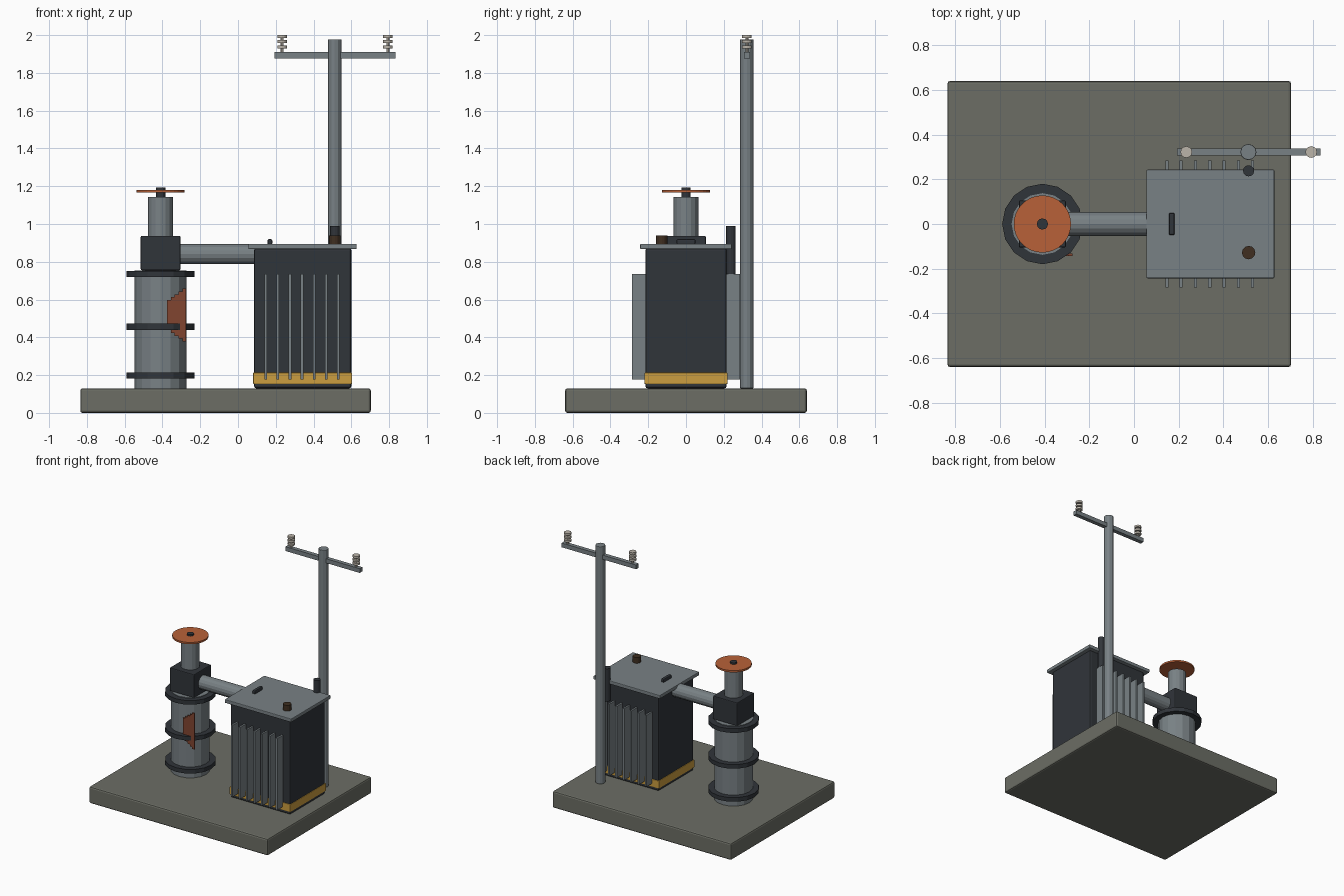
import bpy, math

if "Cube" in bpy.data.objects:
    bpy.data.objects.remove(bpy.data.objects["Cube"])

def mat(name, rgb):
    m = bpy.data.materials.new(name)
    m.diffuse_color = (*rgb, 1)
    m.use_nodes = True
    m.node_tree.nodes["Principled BSDF"].inputs["Base Color"].default_value = m.diffuse_color
    return m

CONCRETE = mat("concrete", (0.15, 0.155, 0.13))
STEEL = mat("steel", (0.19, 0.22, 0.235))
DARK = mat("dark_iron", (0.03, 0.035, 0.042))
RUST = mat("rust", (0.22, 0.06, 0.03))
ORANGE = mat("orange_paint", (0.48, 0.12, 0.04))
YELLOW = mat("yellow_paint", (0.6, 0.34, 0.05))
BROWN = mat("brown_ceramic", (0.05, 0.028, 0.015))
PALE = mat("pale_ceramic", (0.5, 0.46, 0.4))

def finish(o, name, m, bevel):
    o.name = name
    o.data.materials.append(m)
    if bevel:
        b = o.modifiers.new("bevel", 'BEVEL')
        b.width, b.segments = bevel, 2
        b.limit_method, b.angle_limit = 'ANGLE', math.radians(50)
    return o

def box(name, lo, hi, m, bevel=0):
    bpy.ops.mesh.primitive_cube_add(size=1, location=[(a + b) / 2 for a, b in zip(lo, hi)])
    o = bpy.context.object
    o.scale = [b - a for a, b in zip(lo, hi)]
    bpy.ops.object.transform_apply(location=False, rotation=False, scale=True)
    return finish(o, name, m, bevel)

def cyl(name, x, y, z0, z1, r, m, sides=16, bevel=0):
    bpy.ops.mesh.primitive_cylinder_add(vertices=sides, radius=r, depth=z1 - z0,
                                        location=(x, y, (z0 + z1) / 2))
    return finish(bpy.context.object, name, m, bevel)

# concrete plinth
box("base_slab", (-0.835, -0.64, 0), (0.703, 0.64, 0.13), CONCRETE, 0.012)

# upright tank with flanges, valve block, neck and hand wheel
TX = -0.41
cyl("tank", TX, 0, 0.13, 0.755, 0.138, STEEL)
for i, z in enumerate((0.199, 0.456, 0.735)):
    cyl(f"tank_flange_{i}", TX, 0, z - 0.016, z + 0.016, 0.18, DARK)
box("valve_block", (TX - 0.105, -0.105, 0.755), (TX + 0.105, 0.105, 0.937), DARK, 0.006)
cyl("valve_neck", TX, 0, 0.93, 1.142, 0.067, STEEL)
cyl("wheel_hub", TX, 0, 1.14, 1.192, 0.025, DARK, 12)
cyl("hand_wheel", TX, 0, 1.166, 1.18, 0.128, ORANGE, 32)

# rust patch: thin plate with a stepped left edge
pts, steps = [(-0.275, 0.375), (-0.275, 0.66)], 5
upper = []
for i in range(steps):
    x0, x1 = -0.275 - 0.02 * i, -0.275 - 0.02 * (i + 1)
    h = 0.14 - 0.015 * i
    upper += [(x0, h), (x1, h)]
pts = [(x, 0.518 + h) for x, h in upper] + [(x, 0.518 - h) for x, h in reversed(upper)]
me = bpy.data.meshes.new("rust_patch")
me.from_pydata([(x, -0.138, z) for x, z in pts], [], [list(range(len(pts)))])
patch = bpy.data.objects.new("rust_patch", me)
bpy.context.collection.objects.link(patch)
me.materials.append(RUST)
s = patch.modifiers.new("thickness", 'SOLIDIFY')
s.thickness, s.offset = 0.01, 0

# horizontal pipe to the transformer
pipe = cyl("pipe", 0, 0, 0, 0.42, 0.053, STEEL, 16)
pipe.location = (-0.11, 0, 0.84)
pipe.rotation_euler.y = math.pi / 2

# transformer housing
box("transformer_body", (0.085, -0.215, 0.13), (0.6, 0.215, 0.872), DARK, 0.012)
box("warning_band", (0.08, -0.22, 0.153), (0.604, 0.22, 0.213), YELLOW, 0.004)
box("lid", (0.055, -0.243, 0.867), (0.628, 0.243, 0.895), STEEL, 0.005)
for side, sy in (("front", -1), ("back", 1)):
    for i in range(7):
        x = 0.147 + 0.064 * i
        ys = sorted((sy * 0.2, sy * 0.285))
        box(f"{side}_fin_{i}", (x - 0.007, ys[0], 0.178), (x + 0.007, ys[1], 0.735), STEEL)

# lid fittings
box("lid_handle", (0.156, -0.05, 0.89), (0.182, 0.05, 0.92), DARK, 0.008)
cyl("bushing", 0.513, -0.128, 0.89, 0.94, 0.03, BROWN, 12)
cyl("cable_gland", 0.513, 0.238, 0.735, 0.99, 0.025, DARK, 12)

# power pole with crossarm and insulators
PX, PY = 0.512, 0.322
cyl("pole", PX, PY, 0.13, 1.977, 0.036, STEEL, 12, 0.004)
box("crossarm", (0.193, PY - 0.016, 1.877), (0.834, PY + 0.016, 1.91), STEEL)
for side, x in (("left", 0.234), ("right", 0.793)):
    cyl(f"{side}_insulator_pin", x, PY, 1.905, 1.99, 0.008, PALE, 8)
    for i, z in enumerate((1.938, 1.965, 1.992)):
        cyl(f"{side}_insulator_disc_{i}", x, PY, z - 0.008, z + 0.008, 0.026, PALE, 12)
